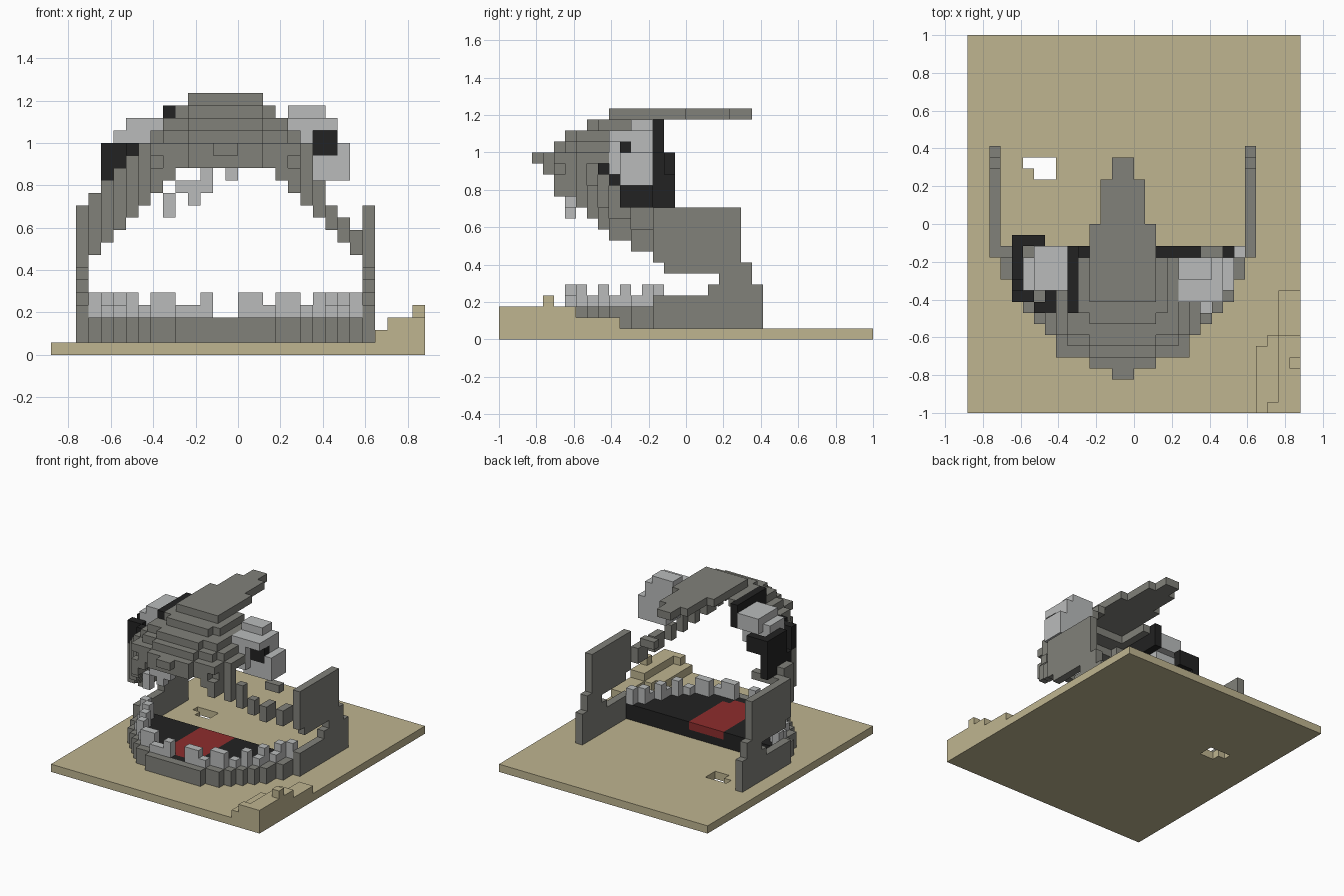
import bpy, bmesh
from mathutils import Vector

if "Cube" in bpy.data.objects:
    bpy.data.objects.remove(bpy.data.objects["Cube"])

V = 1 / 17          # size of one block
taken = set()       # blocks already used by a part


def material(name, rgb):
    m = bpy.data.materials.new(name)
    m.use_nodes = True
    col = (*rgb, 1)
    m.diffuse_color = col
    m.node_tree.nodes["Principled BSDF"].inputs["Base Color"].default_value = col
    return m


SAND = material("sand", (0.52, 0.46, 0.28))
GREY = material("grey skin", (0.22, 0.22, 0.195))
PALE = material("pale grey", (0.49, 0.5, 0.5))
DARK = material("near black", (0.016, 0.016, 0.016))
RED = material("tongue red", (0.27, 0.026, 0.026))


def box(x0, x1, y0, y1, z0, z1):
    return {(x, y, z) for x in range(x0, x1) for y in range(y0, y1) for z in range(z0, z1)}


def boxes(*specs):
    return set().union(*(box(*s) for s in specs))


def build(name, cells, mat):
    """Skin the free blocks of a part with their outer faces."""
    cells = cells - taken
    taken.update(cells)
    bm = bmesh.new()
    verts = {}

    def vert(p):
        key = tuple(round(c) for c in p)
        if key not in verts:
            verts[key] = bm.verts.new(Vector(key) * V)
        return verts[key]

    for c in sorted(cells):
        for axis in range(3):
            for s in (0, 1):
                n = list(c)
                n[axis] += 2 * s - 1
                if tuple(n) in cells:
                    continue
                o = Vector(c)
                o[axis] += s
                u, w = Vector((0, 0, 0)), Vector((0, 0, 0))
                u[(axis + 1) % 3] = 1
                w[(axis + 2) % 3] = 1
                ring = [o, o + u, o + u + w, o + w]
                bm.faces.new([vert(p) for p in (ring if s else ring[::-1])])
    bmesh.ops.dissolve_limit(bm, angle_limit=0.01, verts=bm.verts[:], edges=bm.edges[:])
    me = bpy.data.meshes.new(name)
    bm.to_mesh(me)
    bm.free()
    me.materials.append(mat)
    ob = bpy.data.objects.new(name, me)
    bpy.context.scene.collection.objects.link(ob)


def half(x):
    """Column distance from the head's middle line."""
    return x + 1 if x >= -1 else -x - 2


# Sand slab with a small hole, and a dune in one corner
slab = box(-15, 15, -17, 17, 0, 1) - boxes((-10, -7, 5, 6, 0, 1), (-9, -7, 4, 5, 0, 1))
dune = boxes((11, 15, -17, -11, 1, 2), (12, 15, -11, -10, 1, 2), (13, 15, -10, -6, 1, 2),
             (13, 15, -16, -10, 2, 3), (12, 15, -17, -16, 2, 3), (14, 15, -13, -12, 3, 4))
build("sand_base", slab | dune, SAND)

# Cheek panels at both mouth corners
for name, x in (("left_cheek", 10), ("right_cheek", -13)):
    build(name, boxes(*[(x, x + 1, *r) for r in (
        (-3, 7, 1, 4), (2, 7, 4, 5), (3, 6, 5, 6), (-2, 6, 6, 7), (-3, 5, 7, 12))]), GREY)

# Rounded mouth outline: half width of each row
widths = dict(zip(range(-12, -2), (4, 6, 7, 8, 9, 10, 10, 11, 11, 12)))
outline = {(x, y) for y, w in widths.items() for x in range(-13, 11) if half(x) < w}


def inset(area):
    return {(x, y) for x, y in area
            if {(x - 1, y), (x + 1, y), (x, y - 1)} <= area and (y == -3 or (x, y + 1) in area)}


inner = inset(outline)
gums = inner - inset(inner)

# Lower jaw, mouth floor and tongue
build("lower_jaw", {(x, y, z) for x, y in outline - inner for z in (1, 2)}, GREY)
build("tongue", boxes((-4, 1, -9, -2, 2, 3), (-3, 0, -10, -9, 2, 3)), RED)
build("mouth_floor", {(x, y, z) for x, y in inner for z in (1, 2)}, DARK)

# Lower teeth: a low row with a front gap, and taller points
teeth = set()
for x, y in gums:
    if x in (-2, -1) and y < -9:
        continue
    teeth.add((x, y, 3))
    if (y == -11 and x in (-6, -3, 0, 1, 3)) or (y > -11 and y % 2 == 0) or y == -3:
        teeth.add((x, y, 4))
build("lower_teeth", teeth, PALE)

# Eye on the head's right, sunk in a dark rim
build("right_eye_rim", boxes(
    (-6, -5, -8, -2, 17, 20), (-9, -6, -8, -7, 15, 17), (-11, -10, -5, -1, 12, 17),
    (-11, -9, -6, -5, 12, 14), (-11, -9, -7, -6, 14, 17), (-11, -8, -2, -1, 15, 17),
    (-10, -9, -5, -3, 12, 14), (-8, -6, -7, -6, 15, 17)), DARK)
build("right_eye", boxes((-10, -6, -6, -3, 15, 18), (-9, -6, -6, -2, 17, 19),
                         (-10, -9, -6, -5, 14, 15)), PALE)

# Bulging eye on the head's left with a pupil
build("left_pupil", box(6, 8, -6, -5, 16, 18), DARK)
build("left_eye", boxes((4, 6, -7, -3, 15, 19), (5, 8, -6, -3, 14, 19), (4, 7, -5, -3, 19, 20),
                        (8, 9, -6, -3, 14, 17), (6, 8, -7, -6, 18, 19)), PALE)

# Upper teeth left hanging under the snout
build("upper_teeth", boxes((-6, -5, -11, -10, 11, 13), (-5, -4, -11, -10, 13, 14),
                           (-4, -3, -11, -10, 12, 14), (-3, -2, -11, -10, 13, 15),
                           (-1, 0, -11, -10, 14, 15)), PALE)

# Upper head: stepped dome, hollowed to a shell and arched at the lip
front = {19: -9, 18: -11, 17: -12, 16: -14, 15: -13, 14: -12, 13: -12, 12: -11}
upper = {**widths, -14: 1, -13: 3, -12: 6}
dome = set()
for z in range(7, 20):
    y0 = front.get(z, -10)
    for y in range(y0, -3 + (z < 12)):
        w = min(upper[y], 12, 23 - z)
        if z > 14:
            w = min(w, 3 + 2 * (y - y0))
        dome |= {(x, y, z) for x in range(-13, 11) if half(x) < w}
crest = boxes((-4, 2, -7, 0, 20, 21), (-3, 1, 0, 4, 20, 21), (-2, 0, 4, 6, 20, 21))
dome |= crest


def lip(h):
    return 15 if h < 4 else 14 if h == 4 else 18 - h


shell = set()
for x, y, z in dome:
    outside = {(x - 1, y, z), (x + 1, y, z), (x, y - 1, z), (x, y, z + 1)} - dome
    broken = (x >= 7 and z > 18 - x) or (x == 6 and z > 13)
    if outside and not broken and z >= lip(half(x)):
        shell.add((x, y, z))
build("upper_head", shell, GREY)
